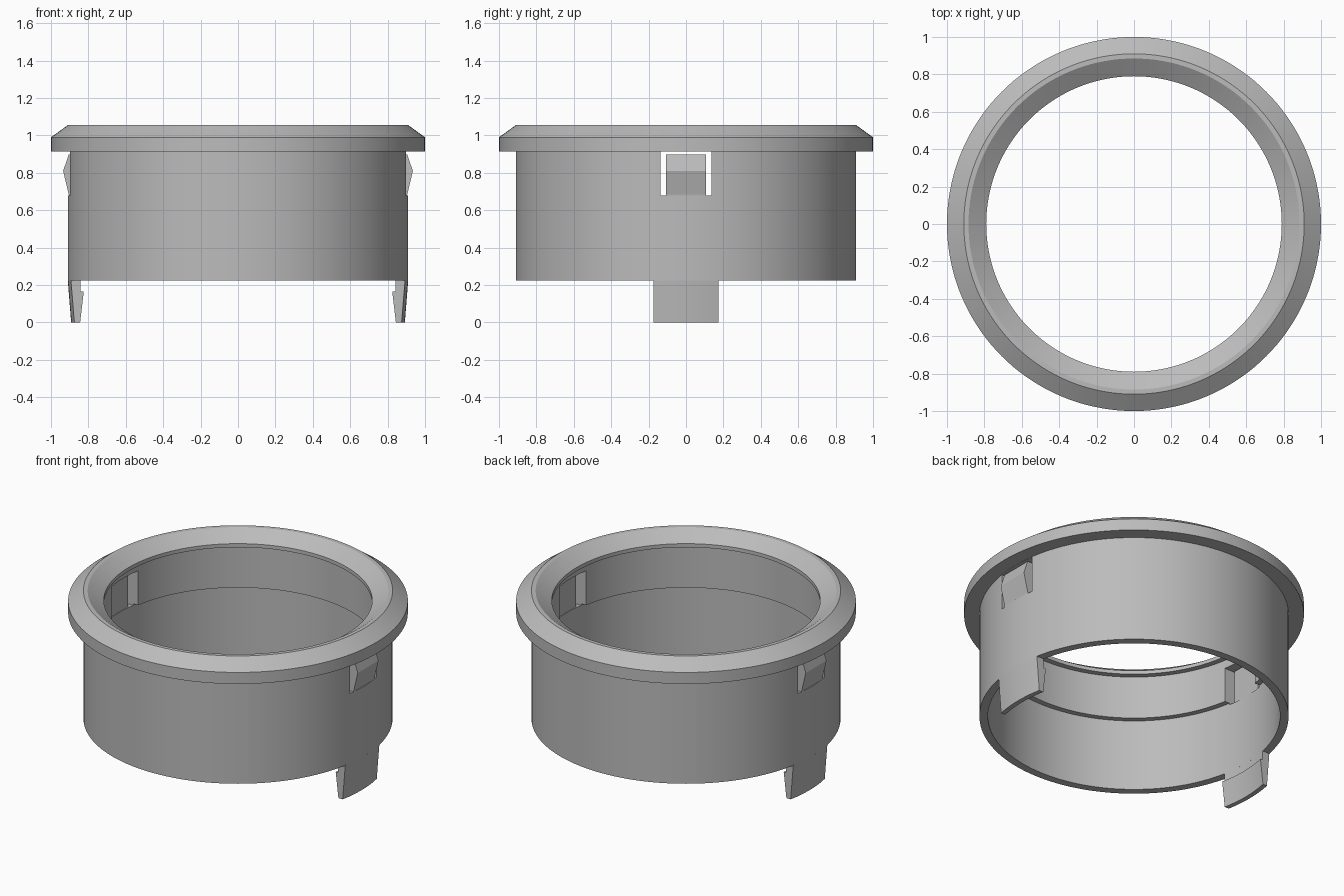
import bpy, bmesh, math

cube = bpy.data.objects.get("Cube")
if cube:
    bpy.data.objects.remove(cube, do_unlink=True)

grey = bpy.data.materials.new("mid grey")
grey.use_nodes = True
colour = (0.5, 0.5, 0.5, 1)
grey.diffuse_color = colour
grey.node_tree.nodes["Principled BSDF"].inputs["Base Color"].default_value = colour

SEGMENTS = 144
WALL, BORE, BASE = 0.91, 0.86, 0.225


def finish(name, bm):
    bmesh.ops.recalc_face_normals(bm, faces=bm.faces)
    mesh = bpy.data.meshes.new(name)
    bm.to_mesh(mesh)
    bm.free()
    mesh.materials.append(grey)
    obj = bpy.data.objects.new(name, mesh)
    bpy.context.collection.objects.link(obj)
    return obj


def select(obj):
    bpy.ops.object.select_all(action='DESELECT')
    obj.select_set(True)
    bpy.context.view_layer.objects.active = obj


def smooth(obj):
    select(obj)
    bpy.ops.object.shade_smooth_by_angle(angle=math.radians(25))


def loft(name, rings, closed):
    """Skin a row of matching closed cross-sections."""
    bm = bmesh.new()
    rows = [[bm.verts.new(p) for p in ring] for ring in rings]
    n = len(rows[0])
    pairs = list(zip(rows, rows[1:]))
    if closed:
        pairs.append((rows[-1], rows[0]))
    else:
        bm.faces.new(rows[0])
        bm.faces.new(rows[-1])
    for a, b in pairs:
        for i in range(n):
            j = (i + 1) % n
            bm.faces.new((a[i], a[j], b[j], b[i]))
    return finish(name, bm)


# Flanged sleeve with stepped bore
body_profile = [(BORE, BASE), (WALL, BASE), (WALL, 0.915), (1, 0.915), (1, 0.99),
                (WALL, 1.055), (0.885, 1.055), (0.79, 0.992), (0.79, 0.968),
                (0.825, 0.968), (0.825, 0.69), (BORE, 0.69)]
angles = [2 * math.pi * i / SEGMENTS for i in range(SEGMENTS)]
body = loft("flanged_sleeve",
            [[(r * math.cos(a), r * math.sin(a), z) for r, z in body_profile]
             for a in angles], True)

# Window openings on both sides
for side in (1, -1):
    bpy.ops.mesh.primitive_cube_add(size=1, location=(side * 0.86, 0, 0.797))
    cutter = bpy.context.object
    cutter.name = "window_cutter"
    cutter.scale = (0.16, 0.275, 0.234)
    cutter.hide_render = True
    cut = body.modifiers.new("window", 'BOOLEAN')
    cut.operation = 'DIFFERENCE'
    cut.solver = 'EXACT'
    cut.object = cutter
    select(body)
    bpy.ops.object.modifier_apply(modifier=cut.name)
    bpy.data.objects.remove(cutter, do_unlink=True)
smooth(body)

# Spring tabs in the windows and hooked legs below
tab_profile = [(0.863, 0.66), (0.902, 0.66), (0.905, 0.685), (0.935, 0.81),
               (0.905, 0.897), (0.863, 0.897)]
leg_profile = [(BORE, BASE), (WALL, BASE), (0.892, 0), (0.862, 0),
               (0.843, 0.165), (BORE, 0.165)]
LEG_HALF, STEPS = 0.175, 12
for side, label in ((1, "left"), (-1, "right")):
    loft(label + "_tab",
         [[(side * x, y, z) for x, z in tab_profile] for y in (-0.106, 0.106)], False)
    ys = [LEG_HALF * (2 * i / STEPS - 1) for i in range(STEPS + 1)]
    smooth(loft(label + "_leg",
                [[(side * math.sqrt(r * r - y * y), y, z) for r, z in leg_profile]
                 for y in ys], False))
